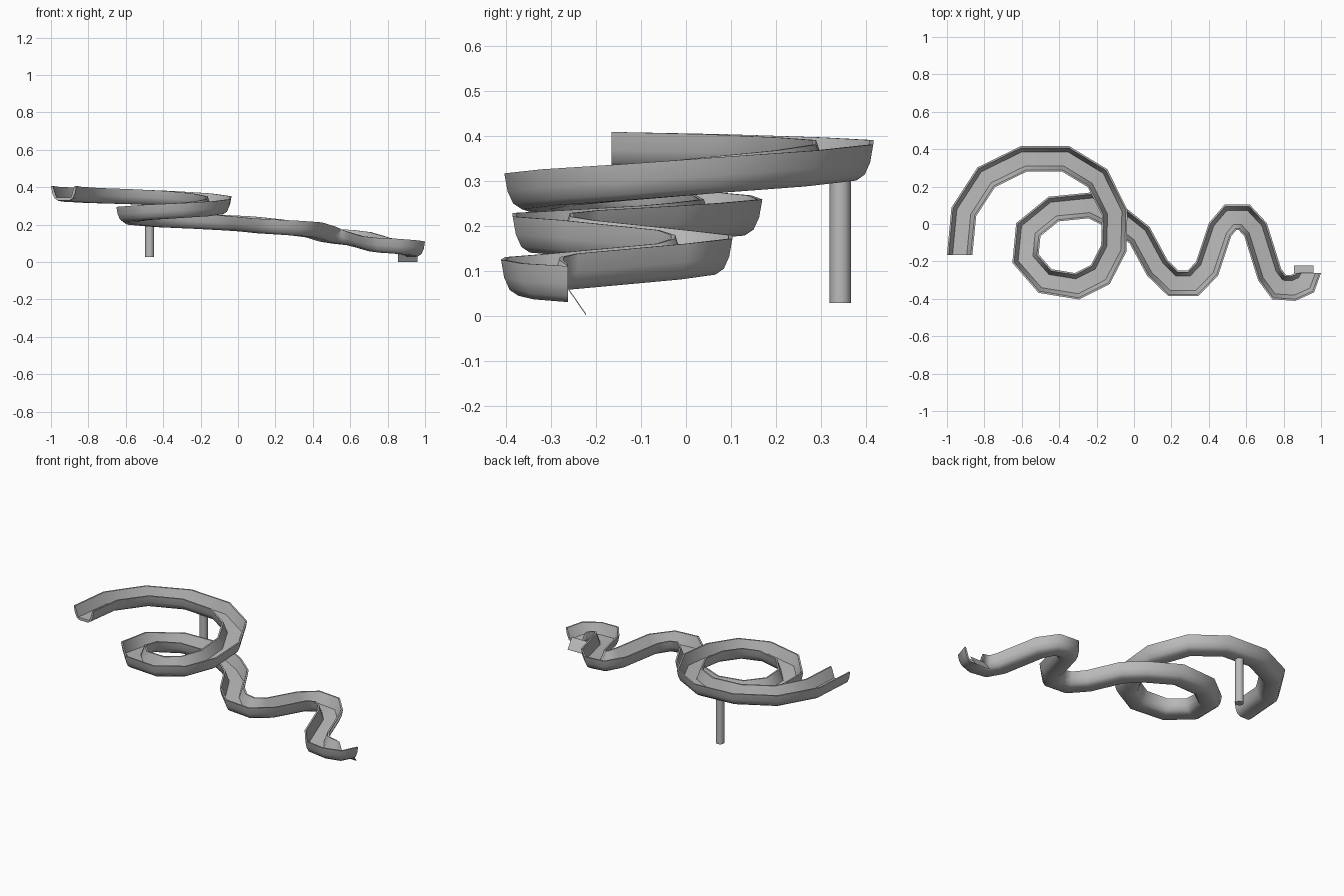
import bpy, bmesh, math
from mathutils import Vector

default_cube = bpy.data.objects.get("Cube")
if default_cube:
    bpy.data.objects.remove(default_cube, do_unlink=True)

# Single grey finish
grey = bpy.data.materials.new("plain grey")
grey.use_nodes = True
grey.diffuse_color = (0.5, 0.5, 0.5, 1)
grey.node_tree.nodes["Principled BSDF"].inputs["Base Color"].default_value = grey.diffuse_color


def finish(mesh_builder, name, smooth_angle):
    """Turn a bmesh into a named, shaded object."""
    bmesh.ops.recalc_face_normals(mesh_builder, faces=mesh_builder.faces)
    mesh = bpy.data.meshes.new(name)
    mesh_builder.to_mesh(mesh)
    mesh_builder.free()
    mesh.materials.append(grey)
    part = bpy.data.objects.new(name, mesh)
    bpy.context.collection.objects.link(part)
    bpy.ops.object.select_all(action="DESELECT")
    part.select_set(True)
    bpy.context.view_layer.objects.active = part
    bpy.ops.object.shade_smooth_by_angle(angle=math.radians(smooth_angle))
    return part


def mitre_side(path, index):
    """Sideways direction at a path point, lengthened to keep the width even."""
    if index in (0, len(path) - 1):
        return Vector((1, 0))
    before = (path[index] - path[index - 1]).to_2d().normalized()
    after = (path[index + 1] - path[index]).to_2d().normalized()
    along = (before + after).normalized()
    return Vector((along.y, -along.x)) / along.dot(before)


def sweep(name, path, profile, smooth_angle):
    """Sweep a closed upright profile along a path, capping both ends."""
    builder = bmesh.new()
    rings = []
    for index, point in enumerate(path):
        side = mitre_side(path, index).to_3d()
        rings.append([builder.verts.new(point + side * across + Vector((0, 0, up)))
                      for across, up in profile])
    count = len(profile)
    for ring, following in zip(rings, rings[1:]):
        for i in range(count):
            j = (i + 1) % count
            builder.faces.new((ring[i], ring[j], following[j], following[i]))
    builder.faces.new(rings[0])
    builder.faces.new(rings[-1])
    return finish(builder, name, smooth_angle)


# Trough centre line, heights taken at the rim
rim_path = [Vector(p) for p in (
    # large upper sweep
    (-.932, -.165, .408), (-.91, .065, .403), (-.79, .25, .396),
    (-.59, .348, .39), (-.365, .348, .38), (-.195, .245, .367),
    # inner loop
    (-.103, .06, .352), (-.108, -.13, .336), (-.18, -.27, .325),
    (-.305, -.333, .316), (-.475, -.305, .306), (-.58, -.185, .295),
    (-.565, -.03, .28), (-.43, .08, .267), (-.23, .1, .258),
    # winding run
    (-.07, .02, .25), (.03, -.06, .244), (.125, -.235, .234),
    (.21, -.317, .228), (.315, -.317, .22), (.39, -.24, .212),
    (.46, -.03, .19), (.515, .035, .179), (.59, .035, .171),
    (.65, -.03, .16), (.725, -.27, .138), (.775, -.337, .13),
    (.85, -.342, .124), (.91, -.315, .116), (.932, -.262, .11))]

# Rounded underside, flat floor and sloping inner walls, mirrored about the middle
DEPTH = .08
half = [(.03, -DEPTH), (.049, -.067), (.061, -.04), (.068, 0), (.059, 0), (.038, -.064)]
trough = half + [(-across, up) for across, up in reversed(half)]
sweep("slide_trough", rim_path, trough, 50)

# Support post under the upper sweep
post = bmesh.new()
bmesh.ops.create_cone(post, cap_ends=True, segments=12, radius1=.024, radius2=.024, depth=.285)
bmesh.ops.translate(post, verts=post.verts, vec=(-.472, .343, .17))
finish(post, "support_post", 40)

# Thin sloping lip at the exit
lip_path = [Vector((.907, -.262, .062)), Vector((.907, -.222, .004))]
lip_half = .052
lip = [(-lip_half, -.004), (lip_half, -.004), (lip_half, 0), (-lip_half, 0)]
sweep("exit_lip", lip_path, lip, 30)
